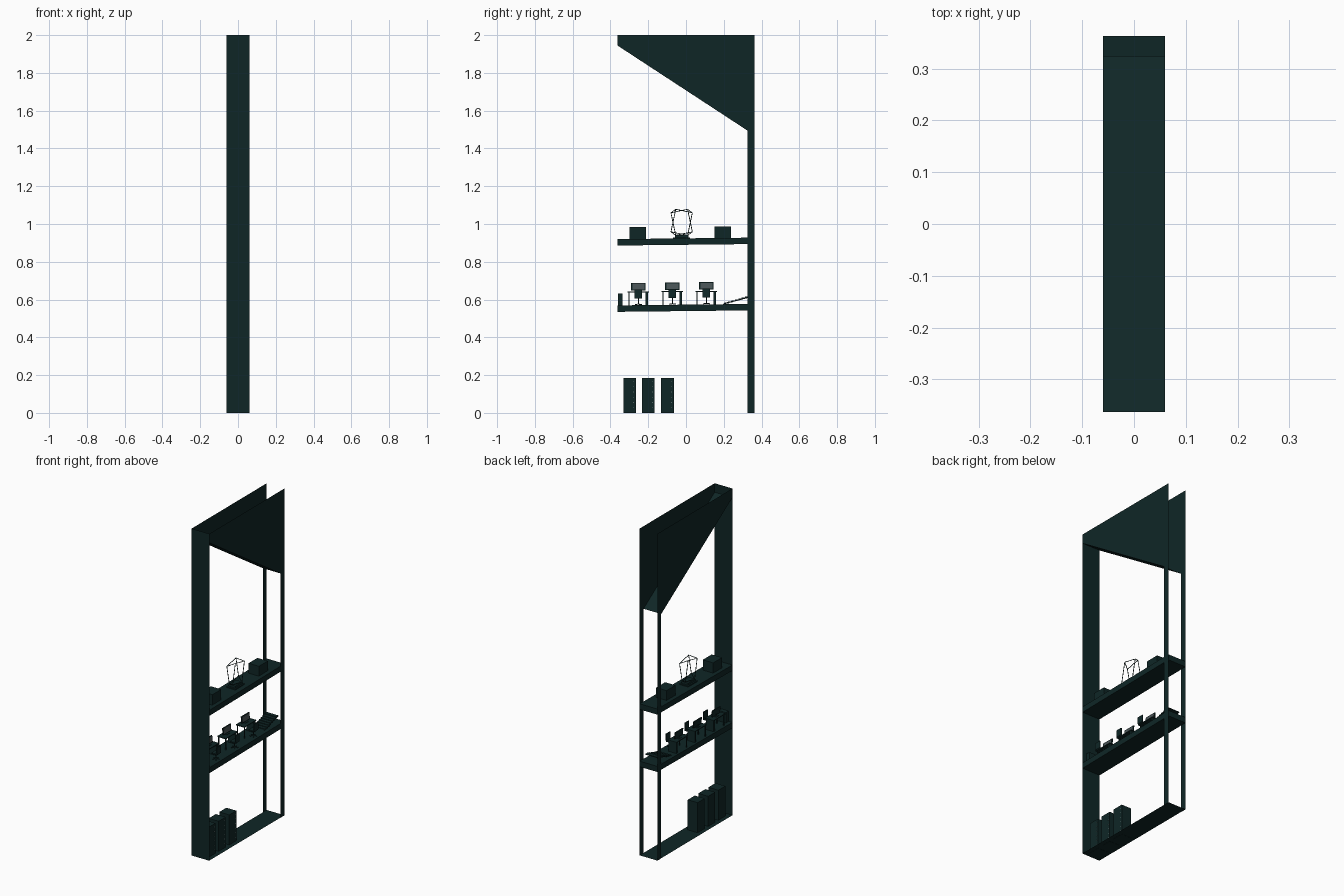
import bpy, bmesh, math
from mathutils import Vector, Matrix

if "Cube" in bpy.data.objects:
    bpy.data.objects.remove(bpy.data.objects["Cube"])


def material(name, rgb):
    m = bpy.data.materials.new(name)
    m.diffuse_color = (*rgb, 1)
    m.use_nodes = True
    m.node_tree.nodes["Principled BSDF"].inputs["Base Color"].default_value = m.diffuse_color
    return m


GREEN = material("dark_green", (0.0048, 0.0195, 0.0195))
GREY = material("screen_grey", (0.07, 0.09, 0.095))
PALE = material("pale_light", (0.35, 0.40, 0.40))


def make(name, bm, mat=GREEN):
    me = bpy.data.meshes.new(name)
    bm.to_mesh(me)
    bm.free()
    me.materials.append(mat)
    ob = bpy.data.objects.new(name, me)
    bpy.context.collection.objects.link(ob)
    return ob


def add_box(bm, x0, x1, y0, y1, z0, z1, rot=None):
    c = Vector(((x0 + x1) / 2, (y0 + y1) / 2, (z0 + z1) / 2))
    mat = Matrix.Translation(c) @ (rot or Matrix.Identity(4)) @ Matrix.Diagonal((x1 - x0, y1 - y0, z1 - z0, 1))
    bmesh.ops.create_cube(bm, size=1, matrix=mat)


def boxes(name, items, mat=GREEN):
    bm = bmesh.new()
    for b in items:
        add_box(bm, *b)
    return make(name, bm, mat)


def sheet(name, pts):
    bm = bmesh.new()
    bm.faces.new([bm.verts.new(p) for p in pts])
    return make(name, bm)


def add_rod(bm, a, b, r, sides=6):
    a, b = Vector(a), Vector(b)
    d = b - a
    mat = Matrix.Translation((a + b) / 2) @ d.to_track_quat('Z', 'Y').to_matrix().to_4x4()
    bmesh.ops.create_cone(bm, cap_ends=True, segments=sides, radius1=r, radius2=r, depth=d.length, matrix=mat)


W, D, H = 0.06, 0.363, 2.0
POST, SLANT_F, SLANT_B = 0.325, 1.945, 1.495

# Frame: front panel, floor, sloping hood underside
sheet("front_panel", [(-W, -D, 0), (W, -D, 0), (W, -D, H), (-W, -D, H)])
sheet("floor", [(-W, -D, 0.001), (W, -D, 0.001), (W, D, 0.001), (-W, D, 0.001)])
sheet("hood_underside", [(-W, -D, SLANT_F), (-W, POST, SLANT_B), (W, POST, SLANT_B), (W, -D, SLANT_F)])

# Side walls: hood triangle running down into the back post
profile = [(-D, H), (-D, SLANT_F), (POST, SLANT_B), (POST, 0), (D, 0), (D, H)]
for side, x in (("right", W), ("left", -W)):
    pts = [(x, y, z) for y, z in profile]
    sheet(side + "_wall", pts if x > 0 else pts[::-1])


# Shelves with a very slight upward tilt toward the back
def shelf_top(y, base):
    return base + 0.011 * (y + D)


UP, LOW = 0.920, 0.569
for name, base in (("upper_shelf", UP), ("lower_shelf", LOW)):
    bm = bmesh.new()
    add_box(bm, -W, W, -D, D, base - 0.034, base)
    for v in bm.verts:
        v.co.z += 0.011 * (v.co.y + D)
    make(name, bm)

# Upper shelf: two plinth boxes
for name, y, h in (("front_plinth", -0.255, 0.063), ("back_plinth", 0.195, 0.060)):
    z = shelf_top(y, UP)
    boxes(name, [(-0.035, 0.035, y - 0.043, y + 0.043, z - 0.001, z + h)])

# Upper shelf: wire sculpture of two crossed frames on a base
SY = -0.023
sz = shelf_top(SY, UP)
boxes("sculpture_base", [(-0.03, 0.03, SY - 0.045, SY + 0.045, sz - 0.001, sz + 0.006),
                         (-0.022, 0.022, SY - 0.035, SY + 0.035, sz + 0.006, sz + 0.018)])
bm = bmesh.new()
rings = []
for x, ang in ((-0.02, 12), (0.02, -12)):
    rot = Matrix.Rotation(math.radians(ang), 4, 'X')
    rings.append([Matrix.Translation((x, SY, 1.009)) @ rot @ Vector((0, sy * 0.045, sz_ * 0.061))
                  for sy, sz_ in ((-1, -1), (1, -1), (1, 1), (-1, 1))])
for ring in rings:
    for i in range(4):
        add_rod(bm, ring[i], ring[(i + 1) % 4], 0.002)
for a, b in zip(*rings):
    add_rod(bm, a, b, 0.002)
make("wire_sculpture", bm)

# Floor: three server cabinets with indicator lights and door seams
for n, y in enumerate((-0.298, -0.200, -0.098), 1):
    boxes(f"cabinet_{n}", [(-0.034, 0.033, y - 0.034, y + 0.034, 0, 0.185)])
    boxes(f"cabinet_lights_{n}",
          [(0.033, 0.034, y + 0.020, y + 0.0235, z, z + 0.0035)
           for z in (0.025 + 0.028 * i for i in range(6))], PALE)

# Lower shelf: three workstations with desk, monitor and swivel chair
for n, y in enumerate((-0.252, -0.072, 0.108), 1):
    z = shelf_top(y, LOW)
    top = z + 0.072
    legs = [(x - 0.0025, x + 0.0025, y + s * 0.049 - 0.003, y + s * 0.049 + 0.003, z - 0.001, top)
            for x in (-0.045, 0.003) for s in (-1, 1)]
    boxes(f"desk_{n}", [(-0.05, 0.008, y - 0.057, y + 0.057, top - 0.005, top)] + legs
          + [(-0.045, 0.003, y + 0.038, y + 0.052, z, top - 0.004)])
    tilt = Matrix.Rotation(math.radians(-6), 4, 'Y')
    mx = -0.026
    boxes(f"monitor_{n}", [(mx - 0.003, mx + 0.003, y - 0.038, y + 0.038, top + 0.006, top + 0.046, tilt),
                           (mx - 0.012, mx + 0.012, y - 0.014, y + 0.014, top, top + 0.003),
                           (mx - 0.004, mx + 0.001, y - 0.005, y + 0.005, top, top + 0.012)])
    boxes(f"screen_{n}", [(mx + 0.003, mx + 0.004, y - 0.032, y + 0.032, top + 0.011, top + 0.042, tilt)], GREY)
    cx = 0.028
    bm = bmesh.new()
    add_box(bm, cx - 0.018, cx + 0.018, y - 0.020, y + 0.020, z + 0.036, z + 0.043)
    add_box(bm, cx + 0.015, cx + 0.020, y - 0.020, y + 0.020, z + 0.042, z + 0.084)
    add_rod(bm, (cx, y, z + 0.005), (cx, y, z + 0.038), 0.003)
    for k in range(5):
        a = math.radians(90 + 72 * k)
        add_rod(bm, (cx, y, z + 0.006), (cx + 0.02 * math.cos(a), y + 0.02 * math.sin(a), z + 0.003), 0.0025)
    make(f"chair_{n}", bm)

# Lower shelf: cupboard at the front end
cz = shelf_top(-0.35, LOW)
boxes("small_cupboard", [(-0.035, 0.035, -0.361, -0.335, cz - 0.001, cz + 0.064)])

# Lower shelf: open-tread stairs rising to the back
STEPS = 7
boxes("stair_treads", [(-0.04, 0.04, 0.205 + 0.018 * i, 0.227 + 0.018 * i,
                        0.579 + 0.0055 * i, 0.584 + 0.0055 * i) for i in range(STEPS)])
bm = bmesh.new()
for x in (-0.038, 0.038):
    add_rod(bm, (x, 0.200, 0.578), (x, 0.335, 0.613), 0.003, 4)
make("stair_stringers", bm)
